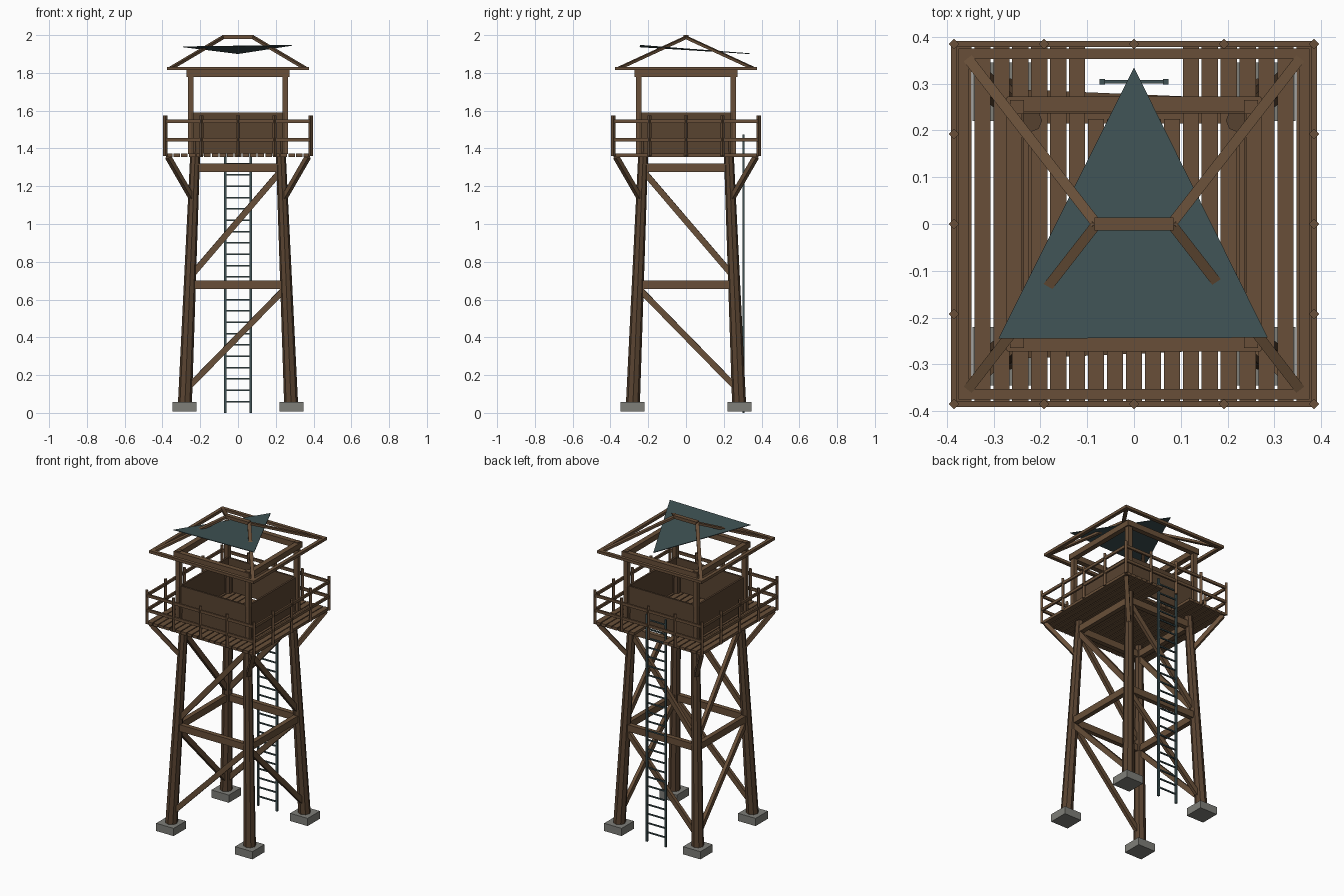
import bpy, bmesh, math
from mathutils import Vector, Matrix

if "Cube" in bpy.data.objects:
    bpy.data.objects.remove(bpy.data.objects["Cube"])


def material(name, rgb):
    m = bpy.data.materials.new(name)
    m.diffuse_color = (*rgb, 1)
    m.use_nodes = True
    m.node_tree.nodes["Principled BSDF"].inputs["Base Color"].default_value = m.diffuse_color
    return m


WOOD = material("brown timber", (0.138, 0.078, 0.040))
DARK = material("dark timber", (0.098, 0.056, 0.030))
TEAL = material("teal metal", (0.050, 0.085, 0.090))
STONE = material("grey concrete", (0.21, 0.21, 0.19))


class Part:
    """Collects simple solids into one named object."""

    def __init__(self, name, mat):
        self.name, self.mat, self.bm = name, mat, bmesh.new()

    def box(self, x, y, z, sx, sy, sz):
        bmesh.ops.create_cube(self.bm, size=1, matrix=Matrix.Translation((x, y, z))
                              @ Matrix.Diagonal((sx, sy, sz, 1)))

    def frame(self, a, b):
        a, b = Vector(a), Vector(b)
        d = (b - a).normalized()
        side = d.cross(Vector((0, 0, 1)))
        side = side.normalized() if side.length > 1e-4 else Vector((1, 0, 0))
        rot = Matrix((side, side.cross(d), d)).transposed()
        if rot.determinant() < 0:
            rot.col[0] = -rot.col[0]
        return Matrix.Translation((a + b) / 2) @ rot.to_4x4(), (b - a).length

    def beam(self, a, b, w, h):
        m, length = self.frame(a, b)
        bmesh.ops.create_cube(self.bm, size=1, matrix=m @ Matrix.Diagonal((w, h, length, 1)))

    def pole(self, a, b, r1, r2, n):
        m, length = self.frame(a, b)
        bmesh.ops.create_cone(self.bm, cap_ends=True, segments=n, radius1=r1, radius2=r2,
                              depth=length, matrix=m)

    def done(self):
        bmesh.ops.recalc_face_normals(self.bm, faces=self.bm.faces[:])
        me = bpy.data.meshes.new(self.name)
        self.bm.to_mesh(me)
        self.bm.free()
        me.materials.append(self.mat)
        bpy.context.collection.objects.link(bpy.data.objects.new(self.name, me))


CORNERS = [(-1, -1), (1, -1), (1, 1), (-1, 1)]


def leg_at(z):
    return 0.283 - 0.041 * z


# Footings, splayed legs and corner brackets
feet, legs = Part("footings", STONE), Part("legs", DARK)
brackets = Part("corner_brackets", WOOD)
for sx, sy in CORNERS:
    feet.box(sx * 0.283, sy * 0.283, 0.033, 0.125, 0.125, 0.05)
    lo, hi = leg_at(0.05), leg_at(1.5)
    legs.pole((sx * lo, sy * lo, 0.05), (sx * hi, sy * hi, 1.5), 0.037, 0.025, 8)
    brackets.beam((sx * 0.24, sy * 0.24, 1.13), (sx * 0.37, sy * 0.37, 1.355), 0.025, 0.025)
for p in (feet, legs, brackets):
    p.done()

# Horizontal girts and one diagonal per bay on each side
girts, braces = Part("girts", WOOD), Part("diagonal_braces", WOOD)
for s in (-1, 1):
    for z in (0.678, 1.298):
        e = leg_at(z)
        girts.box(0, s * e, z, 2 * e, 0.03, 0.044)
        girts.box(s * e, 0, z, 0.03, 2 * e, 0.044)
    for z0, z1 in ((0.12, 0.665), (0.72, 1.285)):
        a, b = leg_at(z0), leg_at(z1)
        braces.beam((-a, s * a, z0), (b, s * b, z1), 0.022, 0.032)
        braces.beam((s * a, a, z0), (s * b, -b, z1), 0.022, 0.032)
girts.done()
braces.done()

# Deck planks, shortened for the ladder hatch
deck = Part("deck_planks", WOOD)
pitch = 0.77 / 19
for i in range(19):
    x = (i - 9) * pitch
    y1 = 0.225 if abs(x) < 0.085 else 0.385
    deck.box(x, (y1 - 0.385) / 2, 1.364, pitch - 0.006, y1 + 0.385, 0.018)
deck.done()

# Railing posts and rails
rail = Part("railing", WOOD)
for s in (-1, 1):
    for t in (-0.385, -0.1925, 0, 0.1925, 0.385):
        rail.pole((t, s * 0.385, 1.36), (t, s * 0.385, 1.575), 0.011, 0.011, 4)
        if abs(t) < 0.38:
            rail.pole((s * 0.385, t, 1.36), (s * 0.385, t, 1.575), 0.011, 0.011, 4)
    for z in (1.447, 1.543):
        rail.box(0, s * 0.385, z, 0.78, 0.012, 0.018)
        rail.box(s * 0.385, 0, z, 0.012, 0.78, 0.018)
rail.done()

# Cabin: half walls, posts and top plates
walls, posts = Part("cabin_walls", DARK), Part("cabin_posts", WOOD)
plates = Part("cabin_top_plates", WOOD)
for s in (-1, 1):
    walls.box(0, s * 0.242, 1.482, 0.53, 0.012, 0.215)
    walls.box(s * 0.242, 0, 1.482, 0.012, 0.53, 0.215)
    plates.box(0, s * 0.256, 1.797, 0.54, 0.033, 0.036)
    plates.box(s * 0.256, 0, 1.797, 0.033, 0.54, 0.036)
for sx, sy in CORNERS:
    posts.box(sx * 0.25, sy * 0.25, 1.595, 0.03, 0.03, 0.45)
for p in (walls, posts, plates):
    p.done()

# Roof frame: eaves, hip rafters and ridge
roof = Part("roof_frame", WOOD)
for s in (-1, 1):
    roof.box(0, s * 0.364, 1.823, 0.75, 0.022, 0.018)
    roof.box(s * 0.364, 0, 1.823, 0.022, 0.75, 0.018)
for sx, sy in CORNERS:
    roof.beam((sx * 0.36, sy * 0.36, 1.822), (sx * 0.08, 0, 1.988), 0.022, 0.014)
roof.box(0, 0, 1.99, 0.17, 0.028, 0.02)
roof.done()

# Tilted triangular roof sheet
sheet = Part("roof_sheet", TEAL)
tri = [(-0.29, -0.245), (0.286, -0.243), (0, 0.335)]
height = [1.938, 1.946, 1.902]
bottom = [sheet.bm.verts.new((x, y, z - 0.002)) for (x, y), z in zip(tri, height)]
face = sheet.bm.faces.new(bottom)
ext = bmesh.ops.extrude_face_region(sheet.bm, geom=[face])["geom"]
bmesh.ops.translate(sheet.bm, vec=(0, 0, 0.004),
                    verts=[g for g in ext if isinstance(g, bmesh.types.BMVert)])
sheet.done()

# Ladder through the hatch
ladder = Part("ladder", TEAL)
for s in (-1, 1):
    ladder.box(s * 0.068, 0.304, 0.737, 0.012, 0.012, 1.475)
for i in range(24):
    ladder.box(0, 0.304, 0.06 + i * 0.06, 0.136, 0.008, 0.008)
ladder.done()
